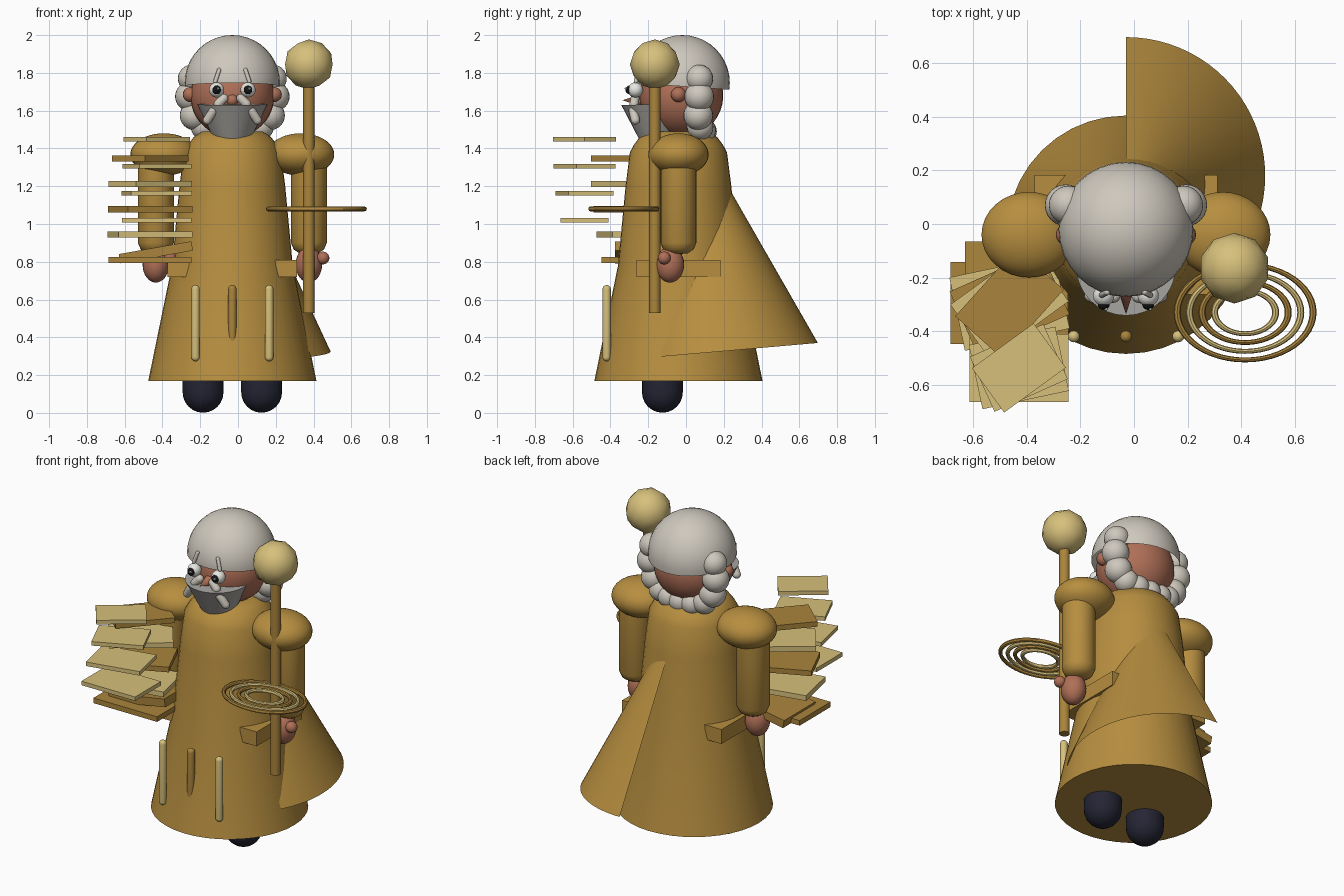
import bpy, bmesh, math
from mathutils import Vector, Matrix

if "Cube" in bpy.data.objects:
    bpy.data.objects.remove(bpy.data.objects["Cube"])

CX, CY = -0.03, -0.04  # body axis


def mat(name, rgb):
    m = bpy.data.materials.new(name)
    m.diffuse_color = (*rgb, 1)
    m.use_nodes = True
    m.node_tree.nodes["Principled BSDF"].inputs["Base Color"].default_value = m.diffuse_color
    return m


GOLD = mat("robe_gold", (0.47, 0.27, 0.05))
BRONZE = mat("bronze", (0.40, 0.23, 0.045))
PALE = mat("pale_gold", (0.68, 0.53, 0.20))
HAIR = mat("hair_grey", (0.62, 0.58, 0.51))
BEARD = mat("beard_grey", (0.40, 0.385, 0.36))
SKIN = mat("skin", (0.43, 0.16, 0.095))
NAVY = mat("boot_navy", (0.018, 0.018, 0.035))
BLACK = mat("pupil_black", (0.008, 0.008, 0.008))
WHITE = mat("eye_white", (0.8, 0.8, 0.76))


def finish(name, bm, material, angle=35):
    me = bpy.data.meshes.new(name)
    bm.to_mesh(me)
    bm.free()
    ob = bpy.data.objects.new(name, me)
    bpy.context.collection.objects.link(ob)
    me.materials.append(material)
    bpy.context.view_layer.objects.active = ob
    ob.select_set(True)
    bpy.ops.object.shade_smooth_by_angle(angle=math.radians(angle))
    ob.select_set(False)
    return ob


def ball(name, loc, r, material, seg=24):
    r = r if isinstance(r, tuple) else (r, r, r)
    bm = bmesh.new()
    bmesh.ops.create_uvsphere(bm, u_segments=seg, v_segments=seg * 2 // 3, radius=1,
                              matrix=Matrix.Translation(loc) @ Matrix.Diagonal((*r, 1)))
    return finish(name, bm, material)


def cone(name, a, b, r1, r2, material, seg=24):
    a, b = Vector(a), Vector(b)
    rot = (b - a).to_track_quat('Z', 'Y').to_matrix().to_4x4()
    bm = bmesh.new()
    bmesh.ops.create_cone(bm, cap_ends=True, segments=seg, radius1=r1, radius2=r2,
                          depth=(b - a).length,
                          matrix=Matrix.Translation((a + b) / 2) @ rot)
    return finish(name, bm, material)


def lathe(name, profile, centre, material, seg=40, start=0.0, sweep=2 * math.pi, tilt=0.0):
    """Spin (radius, height) points about a vertical axis."""
    bm = bmesh.new()
    vs = [bm.verts.new((r, 0, z)) for r, z in profile]
    es = [bm.edges.new(p) for p in zip(vs, vs[1:])]
    bmesh.ops.spin(bm, geom=vs + es, cent=(0, 0, 0), axis=(0, 0, 1), angle=sweep, steps=seg)
    bmesh.ops.remove_doubles(bm, verts=bm.verts, dist=1e-4)
    bmesh.ops.recalc_face_normals(bm, faces=bm.faces)
    bm.transform(Matrix.Translation(centre) @ Matrix.Rotation(tilt, 4, 'X')
                 @ Matrix.Rotation(start, 4, 'Z'))
    return finish(name, bm, material)


def capsule(name, a, b, r, material, seg=16):
    a, b = Vector(a), Vector(b)
    n = 6
    length = (b - a).length
    arc = [(r * math.cos(math.pi / 2 * i / n), r * math.sin(math.pi / 2 * i / n))
           for i in range(n + 1)]
    prof = [(x, -z) for x, z in reversed(arc)] + [(x, length + z) for x, z in arc]
    ob = lathe(name, prof, (0, 0, 0), material, seg)
    ob.data.transform(Matrix.Translation(a)
                      @ (b - a).to_track_quat('Z', 'Y').to_matrix().to_4x4())
    return ob


def slab(name, loc, size, material, turn=0, lean=0):
    bm = bmesh.new()
    bmesh.ops.create_cube(bm, size=1, matrix=Matrix.Translation(loc)
                          @ Matrix.Rotation(math.radians(turn), 4, 'Z')
                          @ Matrix.Rotation(math.radians(lean), 4, 'Y')
                          @ Matrix.Diagonal((*size, 1)))
    return finish(name, bm, material)


# Robe: skirt, tapered torso and rounded shoulders
lathe("robe", [(0, 0.17), (0.445, 0.17), (0.32, 0.78), (0.28, 1.2), (0.257, 1.38),
               (0.235, 1.42), (0.205, 1.46), (0.16, 1.49), (0, 1.49)], (CX, CY, 0), GOLD)
slab("belt", (CX, CY, 0.765), (0.685, 0.445, 0.09), GOLD)

# Open cape over the back and one hip
lathe("cape", [(0.52, 0), (0.02, 1.08)], (CX, 0.18, 0.325), GOLD, 28,
      math.radians(-37), math.radians(127), math.radians(5))

# Hanging strips on the skirt front
for dx, m in ((-0.195, PALE), (0, BRONZE), (0.195, PALE)):
    capsule("skirt_strip", (CX + dx, -0.42, 0.295), (CX + dx, -0.42, 0.655), 0.022, m)

# Arms, hands and boots
for s in (-1, 1):
    ball("shoulder_puff", (CX + s * 0.362, CY, 1.368), (0.178, 0.16, 0.112), GOLD, 32)
    x = CX + s * 0.405
    lathe("sleeve", [(0, 0.84), (0.05, 0.845), (0.08, 0.865), (0.095, 0.90), (0.095, 1.36),
                     (0, 1.36)], (x, CY, 0), GOLD, 24)
    ball("hand", (x, -0.085, 0.785), (0.07, 0.075, 0.095), SKIN)
    ball("thumb", (x + 0.075, -0.115, 0.82), 0.034, SKIN, 16)
    capsule("boot", (CX + s * 0.155, -0.125, 0.109), (CX + s * 0.155, -0.125, 0.2),
            0.108, NAVY, 24)

# Head and cap of hair, cut along a slightly sloping hairline
ball("head", (CX, -0.025, 1.68), 0.222, SKIN, 32)
bm = bmesh.new()
bmesh.ops.create_uvsphere(bm, u_segments=32, v_segments=20, radius=0.252,
                          matrix=Matrix.Translation((CX, -0.02, 1.748)))
bmesh.ops.bisect_plane(bm, geom=bm.verts[:] + bm.edges[:] + bm.faces[:],
                       plane_co=(0, 0, 1.727), plane_no=(0, 0.07, 1), clear_inner=True)
finish("hair_cap", bm, HAIR)

# Curls from the ears round the nape
CURLS = [(0.215, 0.07, 1.77, 0.073), (0.225, 0.07, 1.675, 0.078), (0.20, 0.065, 1.575, 0.078),
         (0.15, 0.075, 1.515, 0.07), (0.08, 0.09, 1.495, 0.068)]
ball("nape_curl", (CX, 0.095, 1.49), 0.068, HAIR)
for s in (-1, 1):
    for dx, y, z, r in CURLS:
        ball("curl", (CX + s * dx, y, z), r, HAIR)
    ball("ear", (CX + s * 0.222, -0.04, 1.685), 0.04, SKIN, 16)
    # Eyes and brows
    ex = CX + s * 0.083
    ball("eye", (ex, -0.268, 1.71), 0.04, WHITE, 20)
    ball("pupil", (ex, -0.298, 1.71), 0.023, BLACK, 16)
    ball("eye_glint", (ex + 0.008, -0.318, 1.717), 0.007, WHITE, 8)
    capsule("brow", (CX + s * 0.09, -0.265, 1.755), (CX + s * 0.07, -0.255, 1.815), 0.011, HAIR, 12)
    # Moustache ends
    capsule("moustache_inner", (CX + s * 0.045, -0.27, 1.665), (CX + s * 0.075, -0.275, 1.635),
            0.024, HAIR, 12)
    capsule("moustache_tip", (CX + s * 0.10, -0.28, 1.60), (CX + s * 0.132, -0.268, 1.55),
            0.024, HAIR, 12)
cone("nose", (CX, -0.23, 1.655), (CX, -0.337, 1.655), 0.035, 0.0, SKIN, 16)
cone("beard", (CX, -0.148, 1.428), (CX, -0.155, 1.635), 0.088, 0.187, BEARD, 32)

# Staff with a faceted globe
cone("staff", (0.375, -0.165, 0.53), (0.375, -0.165, 1.80), 0.03, 0.03, BRONZE, 16)
bm = bmesh.new()
bmesh.ops.create_icosphere(bm, subdivisions=2, radius=0.132,
                           matrix=Matrix.Translation((0.375, -0.165, 1.845)))
finish("staff_globe", bm, PALE)

# Concentric oval rings
for i, r in enumerate((0.254, 0.208, 0.161, 0.114)):
    arc = [(r + 0.013 * math.cos(k * math.pi / 4), 0.013 * math.sin(k * math.pi / 4))
           for k in range(9)]
    ring = lathe("oval_ring", arc, (0, 0, 0), (BRONZE, PALE)[i % 2], 48)
    ring.data.transform(Matrix.Translation((0.415, -0.33, 1.08)) @ Matrix.Diagonal((1, 0.7, 1, 1)))

# Rear stack of floating books, each turned a little further
REAR = [(0.44, 0.305), (0.40, 0.28), (0.375, 0.26), (0.365, 0.25), (0.345, 0.235)]
for i, (w, d) in enumerate(REAR):
    slab("rear_book", (-0.465, -0.295, 0.81 + 0.134 * i), (w, d, 0.032),
         (BRONZE, PALE)[i % 2], 12 * i)
# Front stack
FRONT = [(0.37, 0.255), (0.33, 0.245), (0.30, 0.225), (0.285, 0.205)]
for i, (w, d) in enumerate(FRONT):
    slab("front_book", (-0.43, -0.5375, 1.02 + 0.143 * i), (w, d, 0.025), PALE, 12 * i)
# Leaning book near the hand
slab("leaning_book", (-0.435, -0.22, 0.85), (0.39, 0.31, 0.05), BRONZE, 0, -10)
